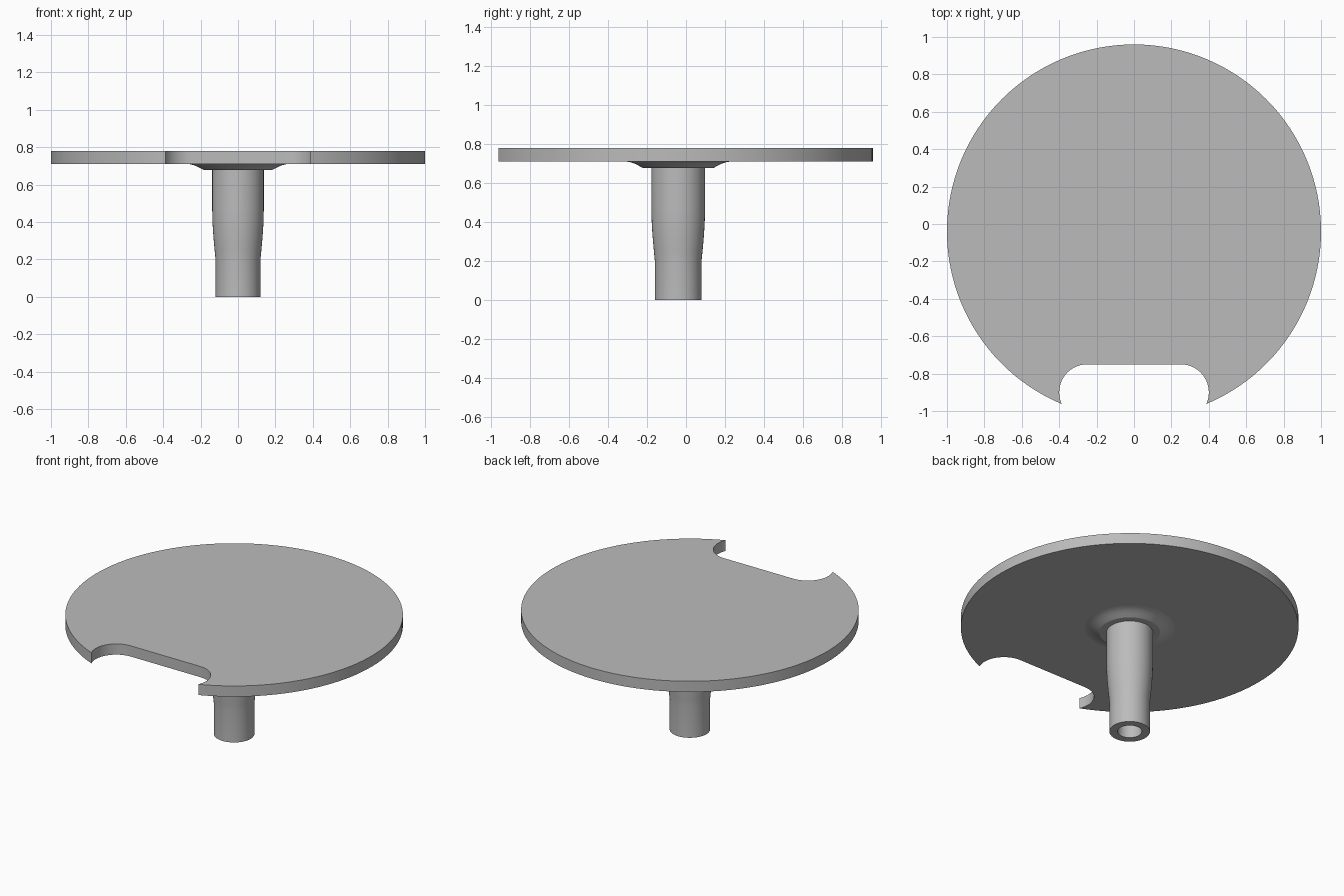
import bpy, bmesh
from math import cos, sin, pi, radians, atan2, sqrt

cube = bpy.data.objects.get("Cube")
if cube:
    bpy.data.objects.remove(cube)

CY = -0.04                      # shared axis of plate and stem
PLATE_BOTTOM, PLATE_TOP = 0.71, 0.78

grey = bpy.data.materials.new("grey")
grey.use_nodes = True
colour = (0.5, 0.5, 0.5, 1)
grey.diffuse_color = colour
grey.node_tree.nodes["Principled BSDF"].inputs["Base Color"].default_value = colour


def finish(bm, name, angle):
    bmesh.ops.recalc_face_normals(bm, faces=bm.faces)
    mesh = bpy.data.meshes.new(name)
    bm.to_mesh(mesh)
    bm.free()
    mesh.materials.append(grey)
    obj = bpy.data.objects.new(name, mesh)
    obj.location.y = CY
    bpy.context.collection.objects.link(obj)
    bpy.ops.object.select_all(action='DESELECT')
    obj.select_set(True)
    bpy.context.view_layer.objects.active = obj
    bpy.ops.object.shade_smooth_by_angle(angle=radians(angle))
    return obj


def arc(cx, cy, r, start, end, steps):
    angles = [start + (end - start) * i / steps for i in range(steps + 1)]
    return [(cx + r * cos(a), cy + r * sin(a)) for a in angles]


def lathe(name, profile, segments=64):
    """Revolve a closed (radius, z) profile about the z axis."""
    bm = bmesh.new()
    rings = []
    for r, z in profile:
        if r == 0:
            rings.append([bm.verts.new((0, 0, z))] * segments)
        else:
            rings.append([bm.verts.new((x, y, z))
                          for x, y in arc(0, 0, r, 0, 2 * pi, segments)[:-1]])
    for lower, upper in zip(rings, rings[1:]):
        for i in range(segments):
            j = (i + 1) % segments
            corners = [lower[i], lower[j], upper[j], upper[i]]
            bm.faces.new(list(dict.fromkeys(corners)))
    return finish(bm, name, 25)


# Round plate with a rounded notch at the front
NX, NY, NR = 0.25, -0.86, 0.15   # notch corner circle, relative to the axis
d = sqrt(NX * NX + NY * NY)
along = (d * d + 1 - NR * NR) / (2 * d)
across = sqrt(1 - along * along)
tip_x = (along * NX - across * NY) / d
tip_y = (along * NY + across * NX) / d
tip = atan2(tip_y, tip_x)
corner = atan2(tip_y - NY, tip_x - NX)
right_side = arc(NX, NY, NR, corner, pi / 2, 16)
left_side = [(-x, y) for x, y in reversed(right_side)]
rim = arc(0, 0, 1, pi - tip, tip, 112)[1:-1]

bm = bmesh.new()
face = bm.faces.new([bm.verts.new((x, y, PLATE_BOTTOM))
                     for x, y in right_side + left_side + rim])
extruded = bmesh.ops.extrude_face_region(bm, geom=[face], use_keep_orig=True)
bmesh.ops.translate(bm, vec=(0, 0, PLATE_TOP - PLATE_BOTTOM),
                    verts=[v for v in extruded["geom"] if isinstance(v, bmesh.types.BMVert)])
finish(bm, "plate", 30)

# Hollow stem: bore, foot, gentle widening, straight neck
taper = [(0.12 + 0.018 * sin(t * pi / 12), 0.2 + 0.28 * t / 6) for t in range(7)]
lathe("stem", [(0, 0.67), (0.072, 0.67), (0.072, 0), (0.12, 0)] + taper
      + [(0.138, 0.69)])

# Flared collar under the plate
lathe("collar", [(0, 0.677), (0.18, 0.677), (0.205, 0.69), (0.225, 0.7),
                 (0.25, 0.708), (0.275, 0.711)])
